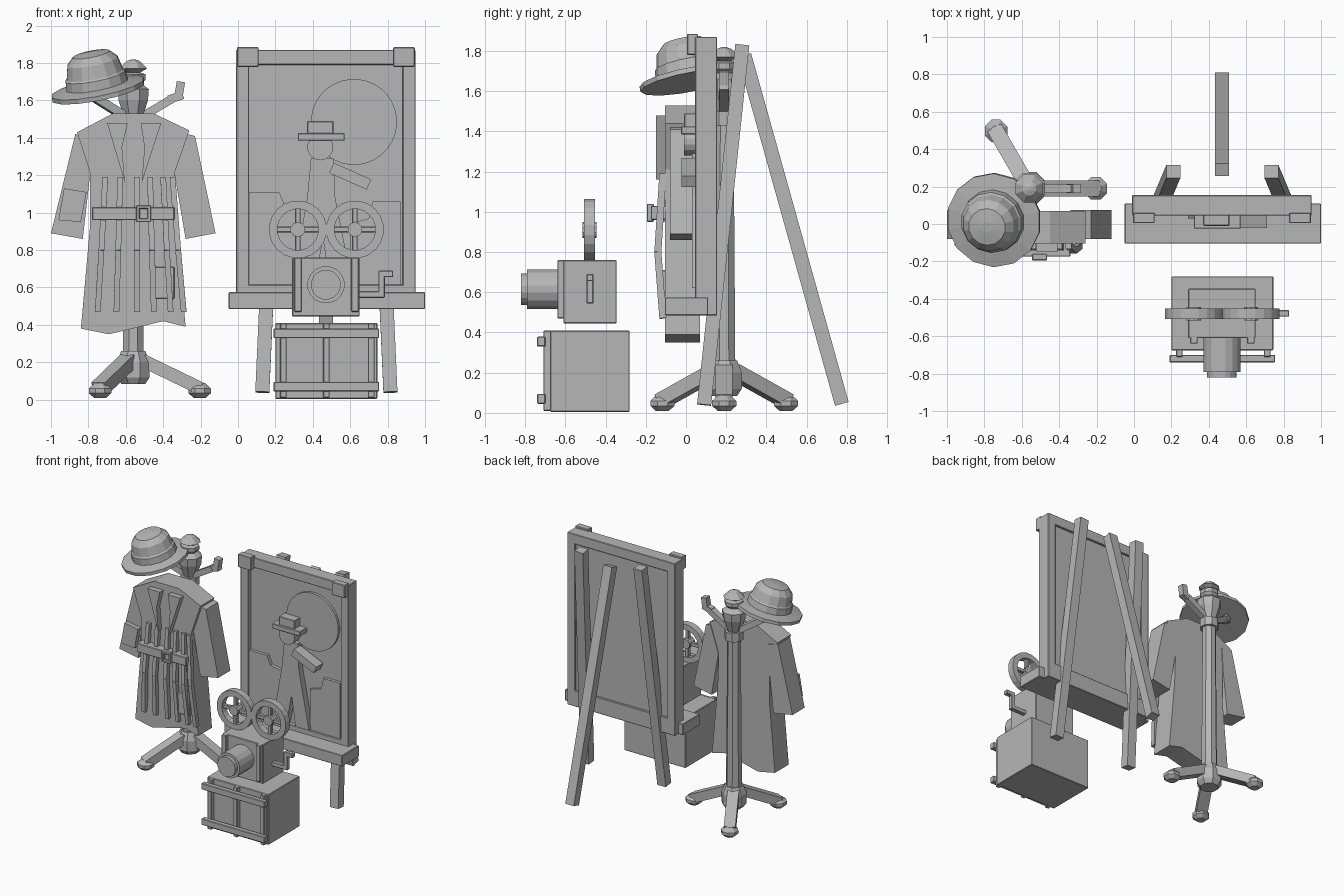
import bpy, bmesh, math
from mathutils import Vector, Matrix

default = bpy.data.objects.get("Cube")
if default:
    bpy.data.objects.remove(default, do_unlink=True)

grey = bpy.data.materials.new("light_grey")
grey.use_nodes = True
COLOUR = (0.47, 0.47, 0.47, 1)
grey.diffuse_color = COLOUR
grey.node_tree.nodes["Principled BSDF"].inputs["Base Color"].default_value = COLOUR


def finish(name, bm):
    bmesh.ops.recalc_face_normals(bm, faces=bm.faces)
    mesh = bpy.data.meshes.new(name)
    bm.to_mesh(mesh)
    bm.free()
    mesh.materials.append(grey)
    obj = bpy.data.objects.new(name, mesh)
    bpy.context.collection.objects.link(obj)


def box(name, xs, ys, zs):
    """Box with softened edges from its low and high limits on each axis."""
    bm = bmesh.new()
    spans = (xs, ys, zs)
    size = [hi - lo for lo, hi in spans]
    mid = [(hi + lo) / 2 for lo, hi in spans]
    bmesh.ops.create_cube(bm, size=1, matrix=Matrix.Translation(mid) @ Matrix.Diagonal(size + [1]))
    bmesh.ops.bevel(bm, geom=bm.edges[:], offset=.004, segments=1, affect="EDGES")
    finish(name, bm)


def prism(name, outline, front, back):
    """Front (x, z) outline pushed through from one y to another."""
    bm = bmesh.new()
    face = bm.faces.new([bm.verts.new((x, front, z)) for x, z in outline])
    result = bmesh.ops.extrude_face_region(bm, geom=[face])
    moved = [v for v in result["geom"] if isinstance(v, bmesh.types.BMVert)]
    bmesh.ops.translate(bm, verts=moved, vec=(0, back - front, 0))
    finish(name, bm)


def turned(name, profile, centre, sides, rotation=None, closed=False):
    """Lathe a (radius, height) profile about z, then rotate and place it."""
    bm = bmesh.new()
    turn = 2 * math.pi / sides
    rings = [[bm.verts.new((r * math.cos((i + .5) * turn), r * math.sin((i + .5) * turn), h))
              for i in range(sides)] for r, h in profile]
    pairs = list(zip(rings, rings[1:]))
    if closed:
        pairs.append((rings[-1], rings[0]))
    else:
        bm.faces.new(rings[0])
        bm.faces.new(rings[-1])
    for a, b in pairs:
        for i in range(sides):
            j = (i + 1) % sides
            bm.faces.new((a[i], a[j], b[j], b[i]))
    place = Matrix.Translation(centre)
    bm.transform(place @ rotation if rotation else place)
    finish(name, bm)


def beam(name, start, end, width, depth, side=None):
    """Square bar between two points; width runs along the side vector."""
    start, end = Vector(start), Vector(end)
    along = (end - start).normalized()
    side = Vector(side) if side else along.cross((0, 0, 1))
    side = (side - along * side.dot(along)).normalized()
    up = side.cross(along)
    bm = bmesh.new()
    bmesh.ops.create_cube(bm, size=1)
    frame = Matrix((side, along, up)).transposed().to_4x4()
    scale = Matrix.Diagonal((width, (end - start).length, depth, 1))
    bm.transform(Matrix.Translation((start + end) / 2) @ frame @ scale)
    finish(name, bm)


FACE_FRONT = Matrix.Rotation(math.pi / 2, 4, "X")

# Coat stand
PX, PY = -.56, .19


def polar(angle, r, z):
    a = math.radians(angle)
    return (PX + r * math.cos(a), PY + r * math.sin(a), z)


turned("stand_pole", [(.06, .2), (.05, 1.52)], (PX, PY, 0), 8)
turned("stand_hub", [(.07, .085), (.095, .12), (.095, .2), (.07, .26)], (PX, PY, 0), 8)
turned("stand_collar", [(.07, 1.43), (.07, 1.5)], (PX, PY, 0), 8)
turned("stand_finial", [(.05, 1.5), (.085, 1.6), (.09, 1.66), (.05, 1.69), (.07, 1.71), (.07, 1.74),
                        (.04, 1.75), (.08, 1.77), (.04, 1.81), (.01, 1.82)], (PX, PY, 0), 8)
for n, angle in enumerate((0, 120, 240)):
    beam(f"stand_leg_{n}", polar(angle, .05, .21), polar(angle, .36, .06), .085, .07)
    turned(f"stand_foot_{n}", [(.035, .01), (.065, .035), (.065, .06), (.03, .09)], polar(angle, .355, 0), 8)
for n, angle in enumerate((0, 200)):
    beam(f"hook_arm_{n}", polar(angle, .04, 1.51), polar(angle, .21, 1.61), .05, .045)
    beam(f"hook_tip_{n}", polar(angle, .19, 1.605), polar(angle, .265, 1.63), .045, .045)
    beam(f"hook_end_{n}", polar(angle, .24, 1.61), polar(angle, .255, 1.7), .05, .045)

# Hat
tilt = Matrix.Rotation(math.radians(11), 4, "X") @ Matrix.Rotation(math.radians(-11), 4, "Y")
turned("hat", [(.15, -.02), (.255, -.02), (.255, .005), (.17, .02), (.165, .07), (.155, .08), (.14, .15),
               (.1, .19), (.03, .2)], (-.75, .02, 1.665), 14, tilt)

# Coat
prism("coat_body", [(-.67, 1.53), (-.45, 1.53), (-.26, 1.44), (-.34, 1.21), (-.33, .94), (-.28, .39),
                    (-.4, .42), (-.69, .35), (-.84, .38), (-.79, .94), (-.79, 1.21), (-.86, 1.43)],
      -.105, .07)
prism("right_sleeve", [(-.87, 1.42), (-.78, 1.4), (-.79, 1.21), (-.83, .86), (-1, .89)], -.08, .075)
prism("left_sleeve", [(-.27, 1.42), (-.23, 1.41), (-.12, .89), (-.28, .86), (-.34, 1.21)], -.08, .075)
prism("sleeve_patch", [(-.93, 1.13), (-.81, 1.11), (-.84, .95), (-.96, .96)], -.115, -.07)
prism("right_lapel", [(-.7, 1.48), (-.59, 1.48), (-.62, 1.35), (-.605, 1.16)], -.15, -.1)
prism("left_lapel", [(-.41, 1.48), (-.52, 1.48), (-.5, 1.35), (-.515, 1.16)], -.15, -.1)
for n, (top, low) in enumerate(((-.71, -.75), (-.63, -.65), (-.54, -.54), (-.47, -.45), (-.4, -.36), (-.35, -.29))):
    knee = (top + low) / 2
    beam(f"pleat_upper_{n}", (top, -.115, 1.19), (knee, -.14, .8), .03, .035, (1, 0, 0))
    beam(f"pleat_lower_{n}", (knee, -.14, .8), (low, -.115, .47), .03, .035, (1, 0, 0))
box("coat_belt", (-.78, -.34), (-.175, -.1), (.96, 1.03))
for n, x in enumerate((-.545, -.485)):
    box(f"buckle_side_{n}", (x, x + .02), (-.195, -.16), (.95, 1.04))
for n, z in enumerate((.95, 1.02)):
    box(f"buckle_bar_{n}", (-.545, -.465), (-.195, -.16), (z, z + .02))
box("coat_pocket", (-.45, -.34), (-.13, -.1), (.54, .71))

# Picture board and its frame
for n, x in enumerate((-.01, .88)):
    box(f"frame_side_{n}", (x, x + .07), (.045, .155), (.485, 1.87))
for n, x in enumerate((-.005, .83)):
    box(f"corner_block_{n}", (x, x + .115), (.005, .06), (1.78, 1.885))
box("frame_top", (0, .95), (.045, .155), (1.79, 1.87))
box("frame_bottom", (0, .95), (.045, .155), (.485, .615))
box("picture_panel", (.05, .89), (.08, .14), (.59, 1.82))
box("easel_tray", (-.05, 1), (-.105, .11), (.485, .575))

# Picture relief
turned("moon", [(.23, -.09), (.23, -.06)], (.62, 0, 1.485), 32, FACE_FRONT)
prism("left_hill", [(.06, 1.11), (.22, 1.11), (.25, 1.04), (.36, 1.02), (.36, .61), (.06, .61)], .055, .09)
prism("right_hill", [(.87, 1.06), (.72, 1.06), (.7, .97), (.6, .94), (.6, .61), (.87, .61)], .055, .09)
prism("figure_body", [(.39, 1.29), (.51, 1.29), (.52, 1.08), (.61, .62), (.49, .62), (.455, .86),
                      (.41, .62), (.29, .62), (.37, 1.08)], .03, .09)
turned("figure_head", [(.07, -.08), (.07, .01)], (.44, 0, 1.35), 14, FACE_FRONT)
box("figure_hat_brim", (.32, .57), (-.025, .08), (1.385, 1.425))
box("figure_hat_crown", (.37, .51), (-.01, .08), (1.42, 1.49))
beam("figure_arm", (.5, .02, 1.24), (.7, .02, 1.15), .085, .06, (0, 1, 0))

# Easel legs
for n, (top, low) in enumerate(((.21, .13), (.735, .815))):
    beam(f"front_leg_{n}", (top, .28, 1.83), (low, .09, .04), .075, .07, (1, 0, 0))
beam("rear_leg", (.47, .29, 1.78), (.47, .775, .045), .075, .07, (1, 0, 0))

# Film camera
box("camera_body", (.29, .65), (-.61, -.345), (.445, .76))
for n, x in enumerate((.3, .605)):
    box(f"camera_post_{n}", (x, x + .04), (-.64, -.6), (.47, .76))
turned("camera_lens", [(.1, .6), (.1, .79), (.08, .79), (.08, .82)], (.47, 0, .615), 16, FACE_FRONT)
for n, x in enumerate((.32, .625)):
    hub = (x, -.48, .91)
    turned(f"reel_rim_{n}", [(.155, -.027), (.155, .027), (.11, .027), (.11, -.027)], hub, 20, FACE_FRONT, True)
    turned(f"reel_hub_{n}", [(.04, -.035), (.04, .035)], hub, 10, FACE_FRONT)
    box(f"reel_spoke_flat_{n}", (x - .12, x + .12), (-.495, -.465), (.895, .925))
    box(f"reel_spoke_tall_{n}", (x - .015, x + .015), (-.495, -.465), (.79, 1.03))
box("crank_shaft", (.64, .78), (-.495, -.46), (.545, .58))
box("crank_arm", (.75, .785), (-.495, -.46), (.545, .69))
box("crank_handle", (.75, .83), (-.495, -.46), (.655, .69))

# Crate
box("crate_body", (.2, .745), (-.675, -.28), (.005, .41))
for n, x in enumerate((.225, .455, .695)):
    box(f"crate_post_{n}", (x, x + .035), (-.71, -.67), (.01, .41))
for n, z in enumerate((.045, .33)):
    box(f"crate_rail_{n}", (.19, .755), (-.74, -.7), (z, z + .05))
